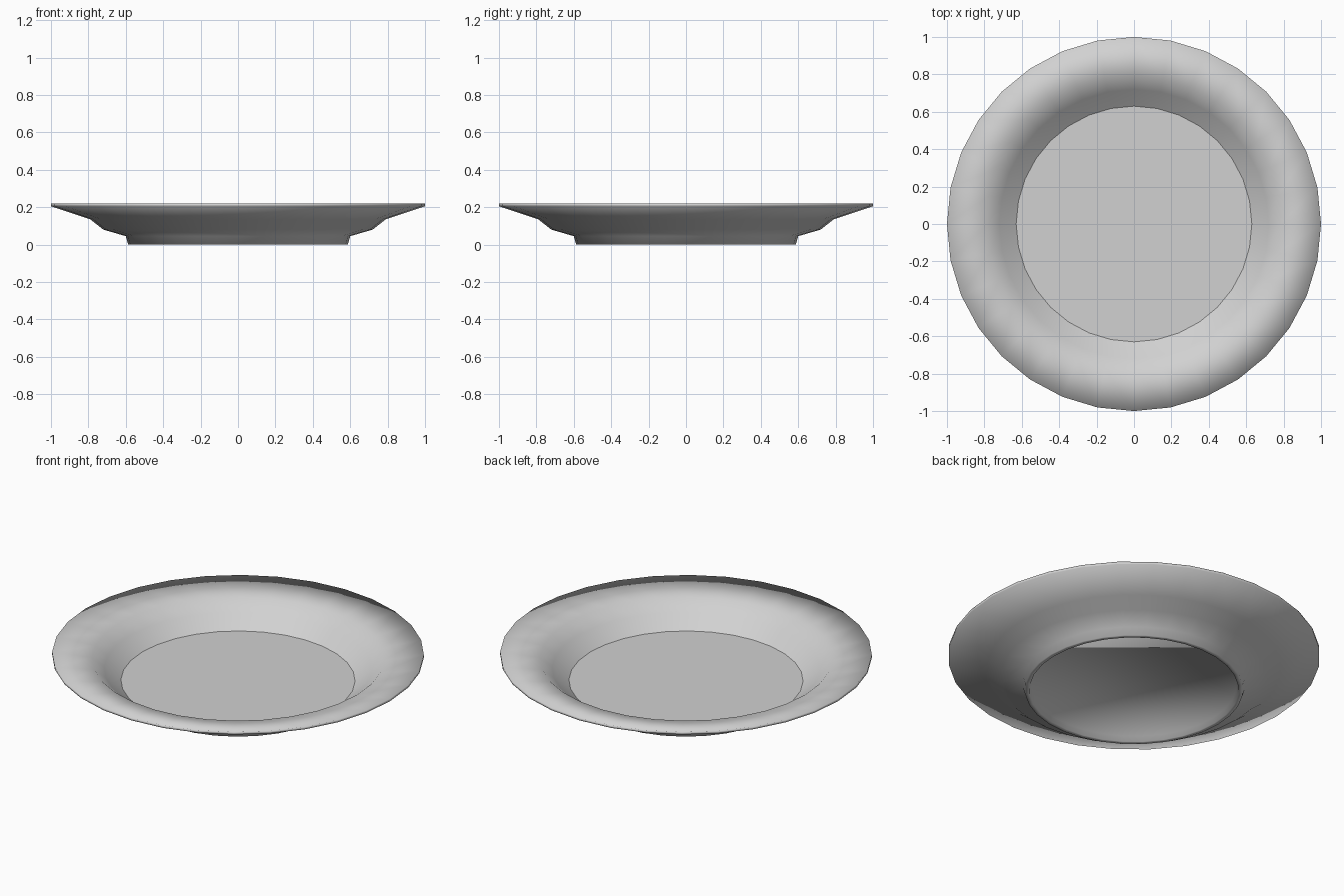
import bpy
import bmesh
from math import cos, sin, tau

cube = bpy.data.objects.get("Cube")
if cube:
    bpy.data.objects.remove(cube, do_unlink=True)

SIDES = 32

# Radius and height, from the inner floor over the rim to the underside recess
PROFILE = [
    (0.63, 0.06), (0.72, 0.13), (0.785, 0.187), (1.0, 0.22),
    (1.0, 0.205), (0.79, 0.135), (0.72, 0.08), (0.60, 0.045),
    (0.587, 0.0), (0.562, 0.0), (0.553, 0.03),
]

# Glazed ceramic
ceramic = bpy.data.materials.new("pale_grey_ceramic")
ceramic.use_nodes = True
colour = (0.64, 0.64, 0.64, 1.0)
ceramic.diffuse_color = colour
ceramic.node_tree.nodes["Principled BSDF"].inputs["Base Color"].default_value = colour


def add_ring(bm, radius, height):
    angles = [tau * i / SIDES for i in range(SIDES)]
    return [bm.verts.new((radius * cos(a), radius * sin(a), height)) for a in angles]


# Plate: rings joined by quads, with flat caps for the floor and the recess
bm = bmesh.new()
rings = [add_ring(bm, r, z) for r, z in PROFILE]
for upper, lower in zip(rings, rings[1:]):
    for i in range(SIDES):
        j = (i + 1) % SIDES
        bm.faces.new((upper[i], lower[i], lower[j], upper[j]))
floor = bm.faces.new(rings[0])
bm.faces.new(list(reversed(rings[-1])))
bmesh.ops.recalc_face_normals(bm, faces=bm.faces)

# Smooth everywhere, with a crisp edge round the floor
for face in bm.faces:
    face.smooth = True
for edge in floor.edges:
    edge.smooth = False

mesh = bpy.data.meshes.new("plate")
bm.to_mesh(mesh)
bm.free()
mesh.materials.append(ceramic)
plate = bpy.data.objects.new("plate", mesh)
bpy.context.collection.objects.link(plate)
